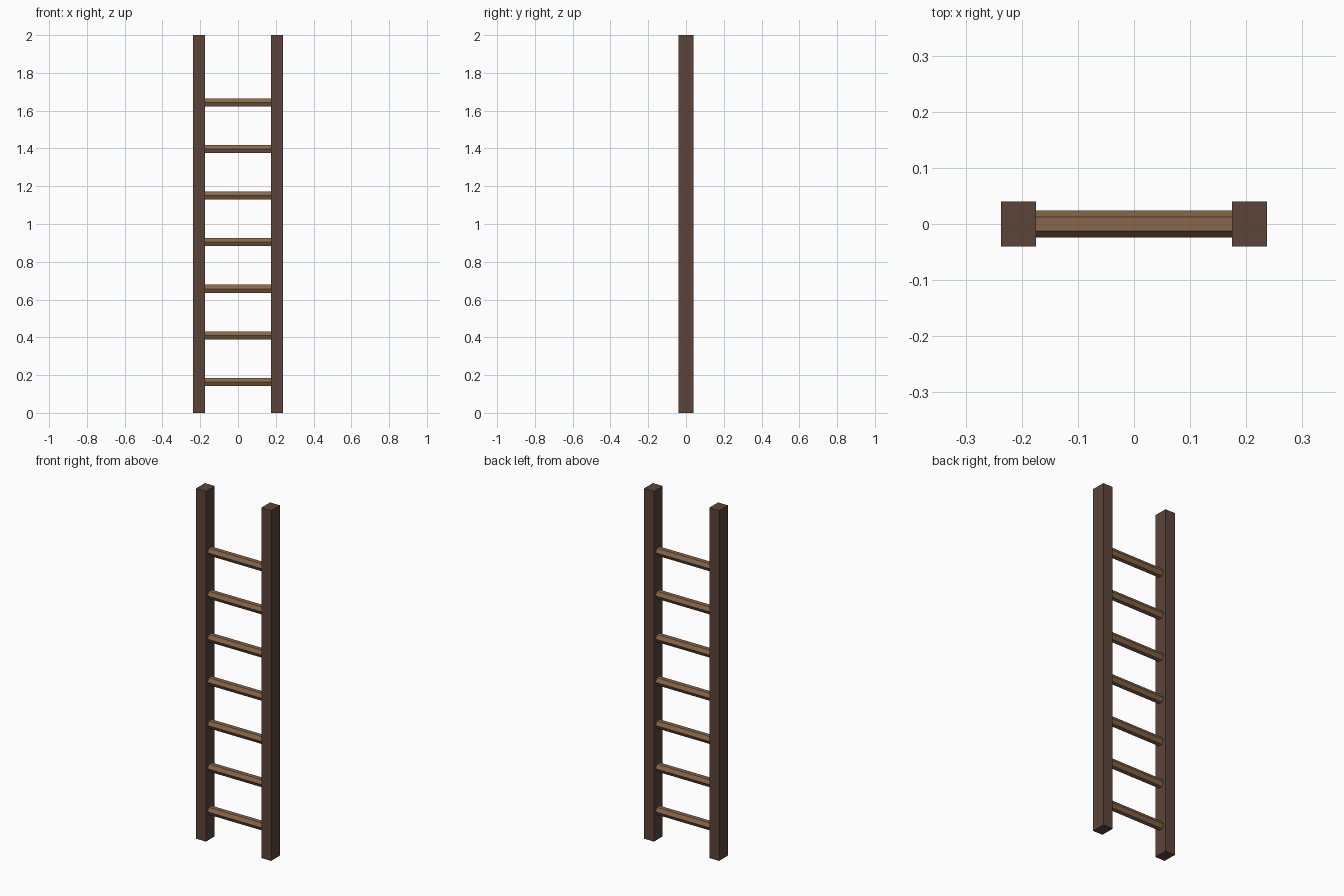
import bpy
import math

cube = bpy.data.objects.get("Cube")
if cube:
    bpy.data.objects.remove(cube, do_unlink=True)


def make_material(name, colour):
    mat = bpy.data.materials.new(name)
    mat.use_nodes = True
    mat.diffuse_color = (*colour, 1)
    mat.node_tree.nodes["Principled BSDF"].inputs["Base Color"].default_value = (*colour, 1)
    return mat


dark_wood = make_material("dark wood", (0.105, 0.06, 0.042))
light_wood = make_material("light wood", (0.242, 0.136, 0.069))

RAIL_X, RAIL_WIDTH, RAIL_DEPTH, HEIGHT = 0.206, 0.062, 0.08, 2.0
RUNG_RADIUS, RUNG_COUNT = 0.0245, 7
FIRST_RUNG, RUNG_STEP = 0.164, 0.2466


def finish(name, mat):
    obj = bpy.context.object
    obj.name = name
    obj.data.materials.append(mat)
    bpy.ops.object.transform_apply(location=False, rotation=True, scale=True)


# Two square side rails
for name, side in (("left_rail", 1), ("right_rail", -1)):
    bpy.ops.mesh.primitive_cube_add(size=1, location=(side * RAIL_X, 0, HEIGHT / 2))
    bpy.context.object.scale = (RAIL_WIDTH, RAIL_DEPTH, HEIGHT)
    finish(name, dark_wood)

# Six-sided rungs, flat side up, set slightly into the rails
for i in range(RUNG_COUNT):
    bpy.ops.mesh.primitive_cylinder_add(
        vertices=6, radius=RUNG_RADIUS, depth=2 * RAIL_X - RAIL_WIDTH + 0.01,
        location=(0, 0, FIRST_RUNG + i * RUNG_STEP), rotation=(0, math.pi / 2, 0))
    finish(f"rung_{i + 1}", light_wood)
    # Put the corners at front and back whichever way the primitive starts
    rung = bpy.context.object
    if max(v.co.z for v in rung.data.vertices) > RUNG_RADIUS * 0.95:
        rung.rotation_euler.x = math.pi / 6
        bpy.ops.object.transform_apply(location=False, rotation=True, scale=False)
